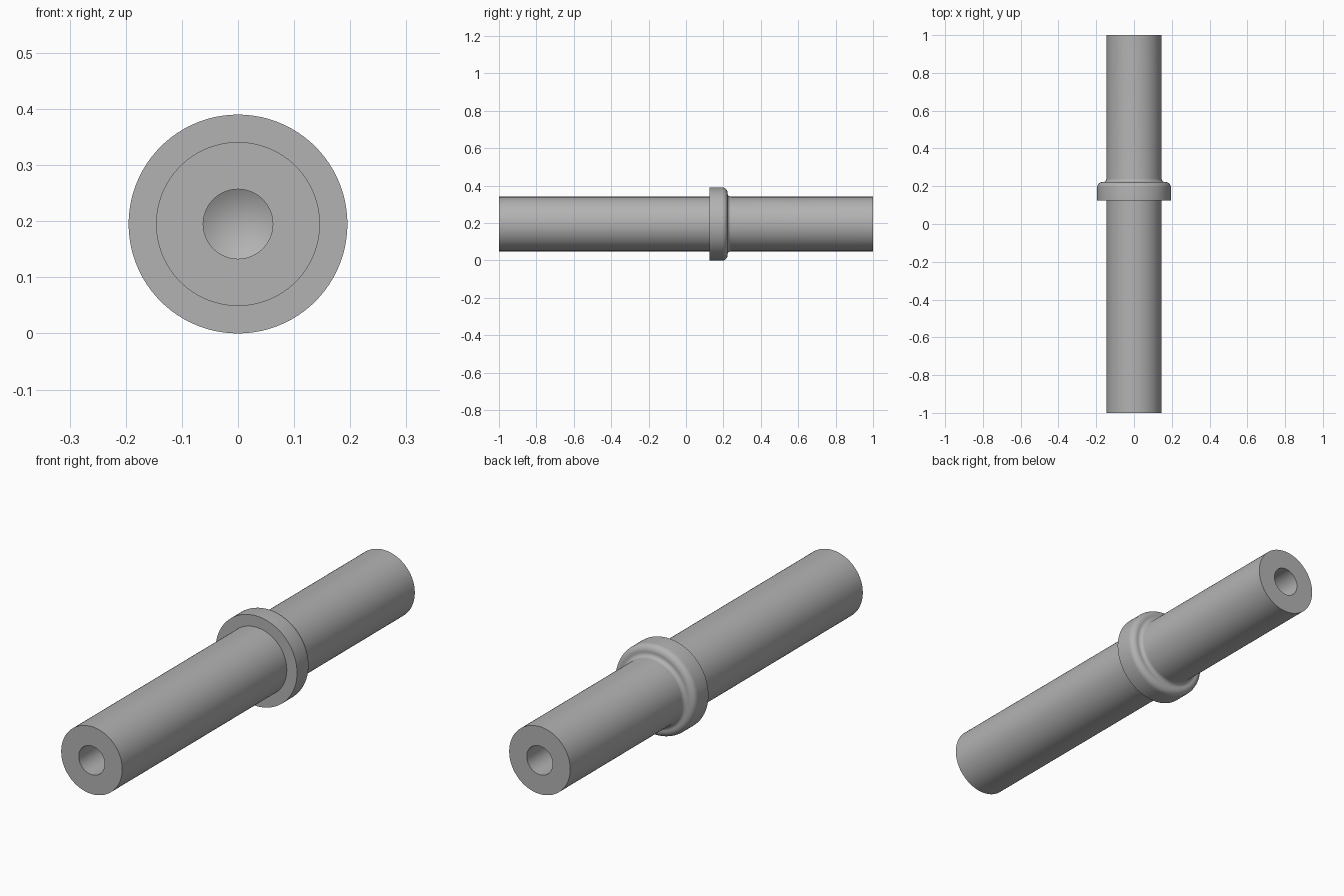
import bpy, bmesh
from math import sin, cos, pi, radians
from mathutils import Vector, Matrix

SEGMENTS = 96
AXIS_Z = 0.195
SHAFT, BORE, COLLAR = 0.146, 0.062, 0.195
BORE_DEPTH, TIP = 0.4, 0.036
COLLAR_FRONT, COLLAR_BACK = 0.125, 0.222

cube = bpy.data.objects.get("Cube")
if cube:
    bpy.data.objects.remove(cube, do_unlink=True)

steel = bpy.data.materials.new("grey steel")
steel.use_nodes = True
grey = (0.45, 0.45, 0.45, 1)
steel.diffuse_color = grey
steel.node_tree.nodes["Principled BSDF"].inputs["Base Color"].default_value = grey


def arc(r, y, radius, start, end, steps=8):
    """Points (radius, y) along a rounded corner."""
    angles = [start + (end - start) * i / steps for i in range(steps + 1)]
    return [(r + radius * cos(a), y + radius * sin(a)) for a in angles]


def lathe(name, profile):
    """Revolve a (radius, y) profile around the y axis."""
    bm = bmesh.new()
    verts = [bm.verts.new((r, y, 0)) for r, y in profile]
    edges = [bm.edges.new(pair) for pair in zip(verts, verts[1:])]
    bmesh.ops.spin(bm, geom=verts + edges, cent=(0, 0, 0), axis=(0, 1, 0),
                   angle=2 * pi, steps=SEGMENTS, use_duplicate=False)
    bmesh.ops.remove_doubles(bm, verts=bm.verts, dist=1e-5)
    bmesh.ops.recalc_face_normals(bm, faces=bm.faces)
    bmesh.ops.translate(bm, verts=bm.verts, vec=(0, 0, AXIS_Z))
    mesh = bpy.data.meshes.new(name)
    bm.to_mesh(mesh)
    bm.free()
    mesh.materials.append(steel)
    obj = bpy.data.objects.new(name, mesh)
    bpy.context.collection.objects.link(obj)
    bpy.ops.object.select_all(action="DESELECT")
    obj.select_set(True)
    bpy.context.view_layer.objects.active = obj
    bpy.ops.object.shade_smooth_by_angle(angle=radians(30))
    return obj


# Blind drilled bore with a conical bottom, from tip to mouth
bore = [(0, 1 - BORE_DEPTH - TIP), (BORE, 1 - BORE_DEPTH), (BORE, 1)]
front_end = [(r, -y) for r, y in bore] + [(SHAFT, -1)]
back_end = [(SHAFT, 1)] + bore[::-1]

# Collar with a square front, rounded back edge and fillet into the shaft
edge, fillet = 0.027, 0.018
collar = [(SHAFT, COLLAR_FRONT), (COLLAR, COLLAR_FRONT)]
collar += arc(COLLAR - edge, COLLAR_BACK - edge, edge, 0, pi / 2)
collar += arc(SHAFT + fillet, COLLAR_BACK + fillet, fillet, 1.5 * pi, pi)

lathe("collared_shaft", front_end + collar + back_end)
